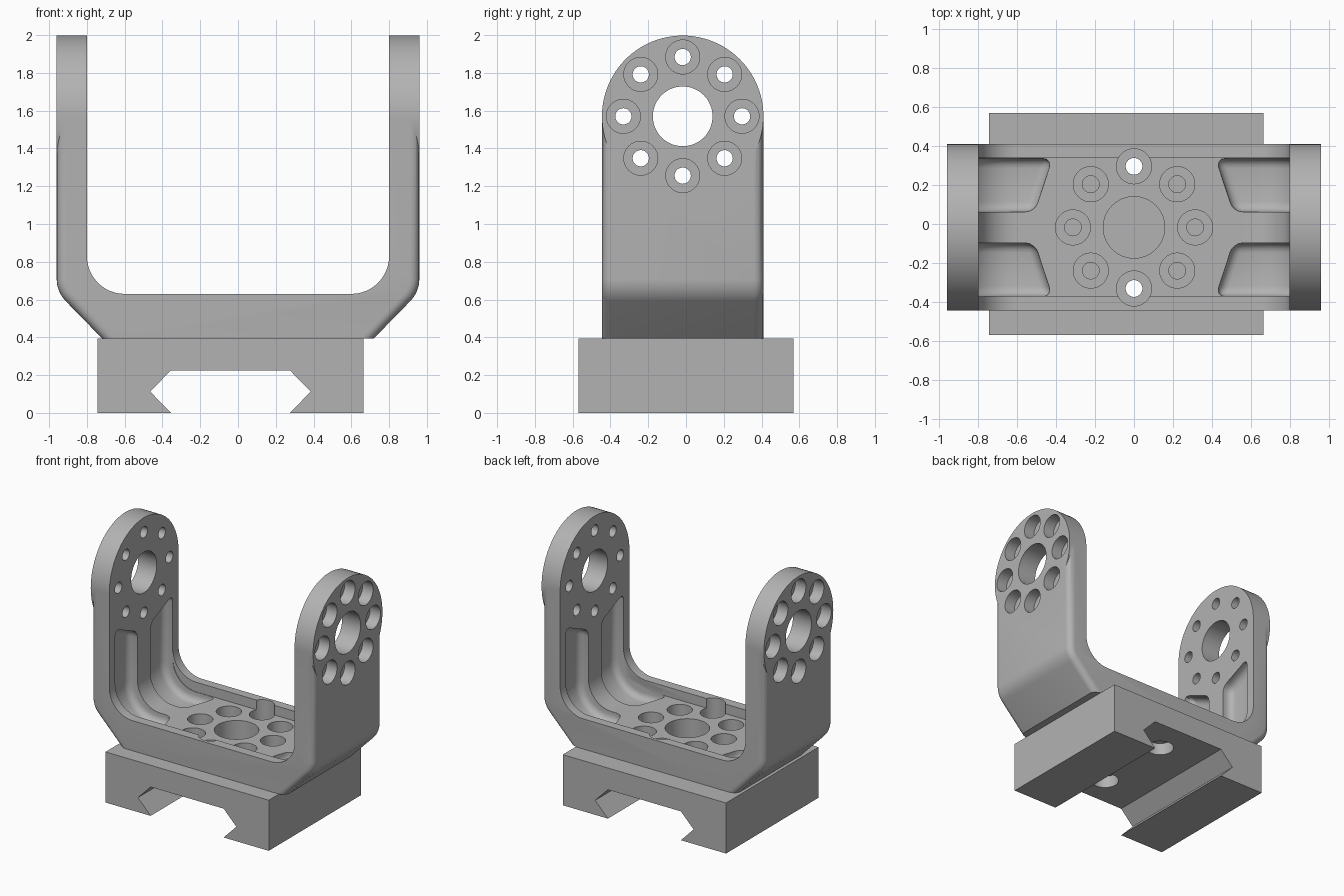
import bpy, bmesh, math
from mathutils import Matrix, Vector

if "Cube" in bpy.data.objects:
    bpy.data.objects.remove(bpy.data.objects["Cube"])

YC = -0.0175            # centre of the bracket in y
Y0, Y1 = -0.445, 0.41   # bracket width
AXIS_Z = 1.57           # height of the bearing axis

grey = bpy.data.materials.new("grey")
grey.diffuse_color = (0.45, 0.45, 0.45, 1)
grey.use_nodes = True
grey.node_tree.nodes["Principled BSDF"].inputs["Base Color"].default_value = grey.diffuse_color


def make(name, bm):
    bmesh.ops.recalc_face_normals(bm, faces=bm.faces)
    me = bpy.data.meshes.new(name)
    bm.to_mesh(me)
    bm.free()
    ob = bpy.data.objects.new(name, me)
    bpy.context.collection.objects.link(ob)
    me.materials.append(grey)
    return ob


def apply_mods(ob):
    bpy.context.view_layer.update()
    deps = bpy.context.evaluated_depsgraph_get()
    me = bpy.data.meshes.new_from_object(ob.evaluated_get(deps))
    ob.modifiers.clear()
    ob.data = me


def boolean(ob, other, op='DIFFERENCE'):
    m = ob.modifiers.new("bool", 'BOOLEAN')
    m.object, m.operation, m.solver = other, op, 'EXACT'
    apply_mods(ob)
    bpy.data.objects.remove(other)


def arc(cx, cz, r, a0, a1, n=8):
    return [(cx + r * math.cos(math.radians(a0 + (a1 - a0) * i / n)),
             cz + r * math.sin(math.radians(a0 + (a1 - a0) * i / n))) for i in range(n + 1)]


def mirrored(half):
    return half + [(-x, z) for x, z in reversed(half)]


def prism(pts, y0, y1):
    """Extrude an (x, z) outline along y."""
    bm = bmesh.new()
    a = [bm.verts.new((x, y0, z)) for x, z in pts]
    b = [bm.verts.new((x, y1, z)) for x, z in pts]
    n = len(pts)
    bm.faces.new(a)
    bm.faces.new(b)
    for i in range(n):
        bm.faces.new((a[i], a[(i + 1) % n], b[(i + 1) % n], b[i]))
    return bm, a, b


def lathe(bm, profile, mat, n=40):
    """Closed turned pin from (radius, height) pairs."""
    rings = [[bm.verts.new(mat @ Vector((r * math.cos(math.tau * i / n),
                                         r * math.sin(math.tau * i / n), h)))
              for i in range(n)] for r, h in profile]
    for p, q in zip(rings, rings[1:]):
        for i in range(n):
            bm.faces.new((p[i], p[(i + 1) % n], q[(i + 1) % n], q[i]))
    bm.faces.new(rings[0])
    bm.faces.new(rings[-1])


def bore_pattern(mat, top):
    """Centre bore and ring of eight counterbored holes; plate is 0.16 thick, face at local 0."""
    bm = bmesh.new()
    lathe(bm, [(0.158, -0.22), (0.158, top)], mat, 64)
    for k in range(8):
        a = math.tau * k / 8
        at = Matrix.Translation((0.314 * math.cos(a), 0.314 * math.sin(a), 0))
        lathe(bm, [(0.043, -0.22), (0.043, -0.09), (0.09, -0.09), (0.09, top)], mat @ at)
    return make("bore_cutter", bm)


# U-shaped bracket with rounded outer edges
outer = [(0.72, 0.395)] + arc(0.79, 0.71, 0.17, -45, 0) + [(0.96, AXIS_Z)]
inner = [(0.80, AXIS_Z)] + arc(0.60, 0.83, 0.20, 0, -90, 12)
bm, a, b = prism(mirrored(outer + inner), Y0, Y1)
n, m = len(a), len(outer)
runs = [range(m - 1), range(n - m, n - 1)]
edges = [bm.edges.get((s[i], s[i + 1])) for s in (a, b) for run in runs for i in run]
bmesh.ops.recalc_face_normals(bm, faces=bm.faces)
bmesh.ops.bevel(bm, geom=edges, offset=0.05, offset_type='OFFSET', segments=5,
                profile=0.5, affect='EDGES')
bracket = make("bracket", bm)

# Round arm ends
for s in (1, -1):
    bm = bmesh.new()
    turn = Matrix.Translation((s * 0.96, YC, AXIS_Z)) @ Matrix.Rotation(s * math.pi / 2, 4, 'Y')
    lathe(bm, [((Y1 - Y0) / 2, -0.16), ((Y1 - Y0) / 2, 0)], turn, 96)
    boolean(bracket, make("arm_end", bm), 'UNION')

# Sunken floor between the side rims
floor = [(0.799, 1.0)] + arc(0.599, 0.755, 0.20, 0, -90, 12)
bm, _, _ = prism(mirrored(floor), -0.37, 0.34)
boolean(bracket, make("floor_cutter", bm))

# Four rounded pockets running from the floor up the arms, with slanted ends
for sx in (1, -1):
    for sy in (1, -1):
        low = [(0.42, 0.48)] + arc(0.63, 0.73, 0.25, -90, 0, 12) + [(0.88, 1.26)]
        high = [(0.72, 1.26)] + arc(0.63, 0.73, 0.09, 0, -90, 12) + [(0.42, 0.64)]
        bm, near, far = prism(low + high, 0.08, 0.354)
        for v in near:               # end slant on the spine side
            if v.co.x < 0.43:
                v.co.x += 0.09
            if v.co.z > 1.25:
                v.co.z -= 0.12
        for v in bm.verts:
            v.co.x *= sx
            v.co.y = YC + sy * v.co.y
        cutter = make("pocket_cutter", bm)
        bev = cutter.modifiers.new("round", 'BEVEL')
        bev.width, bev.segments, bev.limit_method = 0.05, 4, 'ANGLE'
        bev.angle_limit = math.radians(30)
        apply_mods(cutter)
        boolean(bracket, cutter)

# Bolt circles in both arms and in the floor
for s in (1, -1):
    turn = Matrix.Translation((s * 0.96, YC, AXIS_Z)) @ Matrix.Rotation(s * math.pi / 2, 4, 'Y')
    boolean(bracket, bore_pattern(turn, 0.1))
boolean(bracket, bore_pattern(Matrix.Translation((0, YC, 0.555)), 0.2))

# Base block with dovetail slot
slot = [(0.315, 0.0), (0.425, 0.113), (0.315, 0.225)]
block = [(0.705, 0.395), (0.705, 0.0)] + slot
bm, _, _ = prism([(x - 0.04, z) for x, z in mirrored(block)], -0.57, 0.57)
base = make("rail_base", bm)

# Screw holes through the base, counterbored from the slot
bm = bmesh.new()
for s in (1, -1):
    lathe(bm, [(0.1, 0.1), (0.1, 0.32), (0.043, 0.32), (0.043, 0.5)],
          Matrix.Translation((0, YC + s * 0.314, 0)))
boolean(base, make("screw_cutter", bm))

# Smooth shading with sharp edges kept
for ob in (bracket, base):
    bpy.ops.object.select_all(action='DESELECT')
    ob.select_set(True)
    bpy.context.view_layer.objects.active = ob
    bpy.ops.object.shade_smooth_by_angle(angle=math.radians(30))
